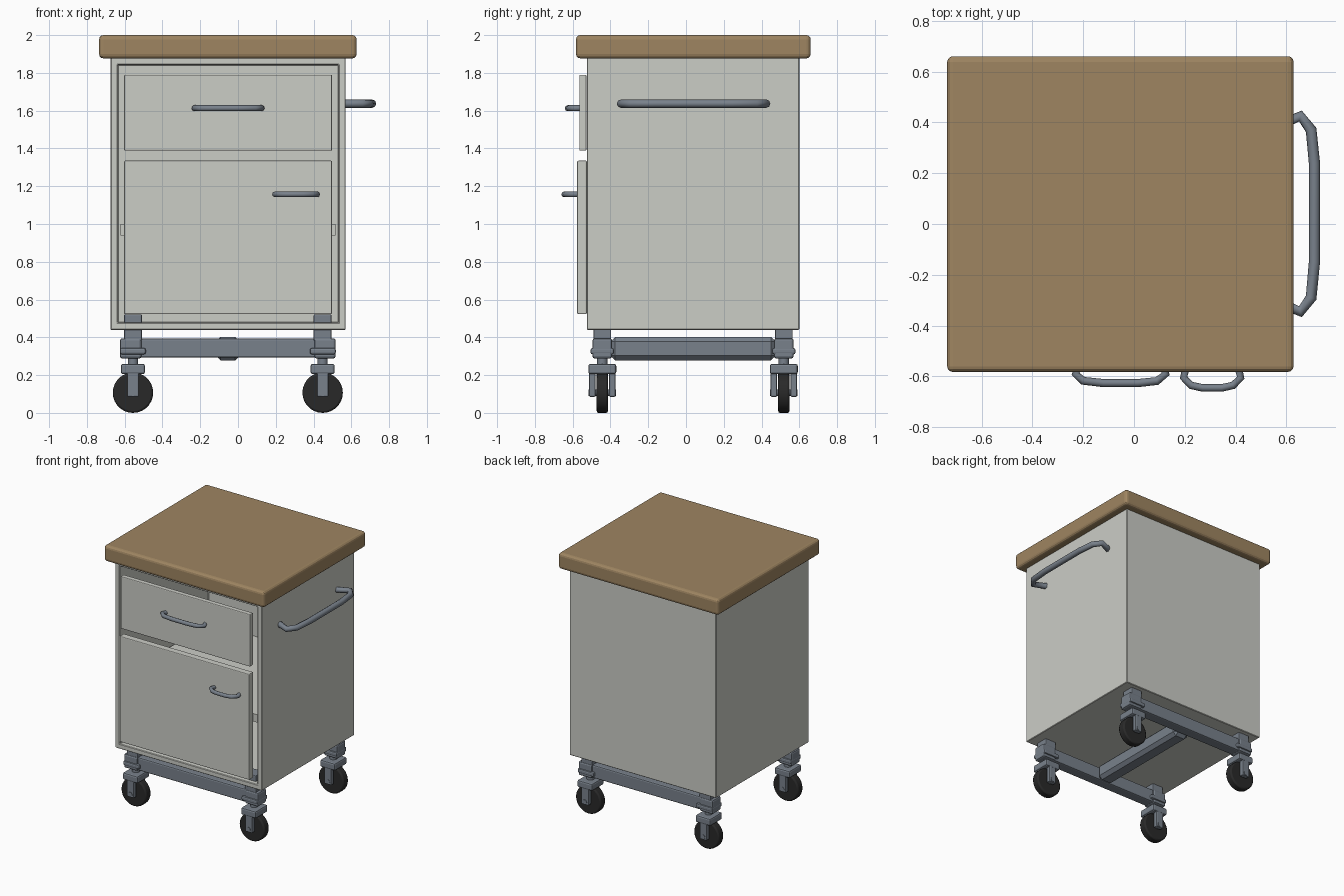
import bpy, bmesh, math
from mathutils import Vector, Matrix

if "Cube" in bpy.data.objects:
    bpy.data.objects.remove(bpy.data.objects["Cube"])


def material(name, rgb):
    m = bpy.data.materials.new(name)
    m.diffuse_color = (*rgb, 1)
    m.use_nodes = True
    m.node_tree.nodes["Principled BSDF"].inputs["Base Color"].default_value = m.diffuse_color
    return m


WOOD = material("wood", (0.345, 0.235, 0.12))
PAINT = material("pale grey paint", (0.60, 0.61, 0.565))
METAL = material("blue grey metal", (0.19, 0.22, 0.26))
RUBBER = material("black rubber", (0.022, 0.022, 0.022))


def finish(name, bm, mat, bevel=0, segments=2, smooth=True):
    mesh = bpy.data.meshes.new(name)
    bmesh.ops.recalc_face_normals(bm, faces=bm.faces)
    bm.to_mesh(mesh)
    bm.free()
    mesh.materials.append(mat)
    ob = bpy.data.objects.new(name, mesh)
    bpy.context.collection.objects.link(ob)
    if smooth:
        bpy.context.view_layer.objects.active = ob
        ob.select_set(True)
        bpy.ops.object.shade_smooth_by_angle(angle=math.radians(35))
        ob.select_set(False)
    if bevel:
        mod = ob.modifiers.new("soft edges", 'BEVEL')
        mod.width, mod.segments = bevel, segments
        mod.limit_method = 'ANGLE'
    return ob


def cube(x, y, z):
    bm = bmesh.new()
    bmesh.ops.create_cube(bm, size=1)
    for v in bm.verts:
        v.co = [lim[0] if c < 0 else lim[1] for lim, c in zip((x, y, z), v.co)]
    return bm


def box(name, x, y, z, mat, bevel=0.006, segments=2):
    return finish(name, cube(x, y, z), mat, bevel, segments, smooth=False)


def cylinder(name, centre, radius, depth, axis, mat, sides=24, bevel=0):
    bm = bmesh.new()
    rot = Matrix.Rotation(math.pi / 2, 4, 'X') if axis == 'Y' else Matrix()
    bmesh.ops.create_cone(bm, cap_ends=True, segments=sides, radius1=radius,
                          radius2=radius, depth=depth,
                          matrix=Matrix.Translation(centre) @ rot)
    return finish(name, bm, mat, bevel)


def tube(name, points, z, radius):
    cu = bpy.data.curves.new(name, 'CURVE')
    cu.dimensions = '3D'
    cu.bevel_depth, cu.bevel_resolution, cu.use_fill_caps = radius, 2, True
    sp = cu.splines.new('POLY')
    sp.points.add(len(points) - 1)
    for p, (x, y) in zip(sp.points, points):
        p.co = (x, y, z, 1)
    cu.materials.append(METAL)
    ob = bpy.data.objects.new(name, cu)
    bpy.context.collection.objects.link(ob)


# Worktop
box("worktop", (-0.735, 0.628), (-0.582, 0.66), (1.877, 2.0), WOOD, 0.022, 3)

# Hollow cabinet, open at the front
bm = cube((-0.675, 0.57), (-0.525, 0.60), (0.44, 1.88))
bm.normal_update()
front = min(bm.faces, key=lambda f: f.calc_center_median().y)
bmesh.ops.inset_individual(bm, faces=[front], thickness=0.053)
new = bmesh.ops.extrude_discrete_faces(bm, faces=[front])["faces"]
bmesh.ops.translate(bm, verts=new[0].verts[:], vec=(0, 1.075, 0))
finish("cabinet", bm, PAINT, 0.004, 1, smooth=False)

# Shelf, drawer front and door
box("shelf", (-0.623, 0.517), (-0.50, 0.551), (0.94, 1.0), PAINT, 0)
box("drawer_front", (-0.603, 0.498), (-0.565, -0.527), (1.388, 1.79), PAINT)
box("door", (-0.603, 0.498), (-0.576, -0.525), (0.523, 1.335), PAINT)

# Handles and side rail
tube("drawer_handle", [(-0.215, -0.555), (-0.23, -0.59), (-0.20, -0.617),
                       (-0.12, -0.626), (0.015, -0.626), (0.09, -0.618),
                       (0.125, -0.59), (0.11, -0.555)], 1.613, 0.016)
tube("door_handle", [(0.205, -0.565), (0.195, -0.605), (0.225, -0.635),
                     (0.27, -0.645), (0.345, -0.645), (0.39, -0.635),
                     (0.42, -0.605), (0.41, -0.565)], 1.157, 0.015)
tube("side_rail", [(0.565, 0.385), (0.655, 0.425), (0.697, 0.37),
                   (0.71, 0.24), (0.71, -0.15), (0.697, -0.29),
                   (0.655, -0.345), (0.565, -0.305)], 1.637, 0.022)

# Underframe: two cross beams joined by a middle beam
for label, y in (("front", -0.443), ("back", 0.518)):
    box(label + "_beam", (-0.61, 0.505), (y - 0.042, y + 0.042), (0.292, 0.393), METAL, 0.01)
box("middle_beam", (-0.118, 0.01), (-0.40, 0.475), (0.278, 0.402), METAL, 0.025, 1)

# Corner posts, clamps and casters
for side, x in (("left", -0.556), ("right", 0.448)):
    s = -1 if x < 0 else 1
    for end, y in (("front", -0.443), ("back", 0.518)):
        n = f"{end}_{side}_"
        box(n + "post", (x - 0.047, x + 0.047), (y - 0.047, y + 0.047), (0.38, 0.522), METAL)
        cx = x + s * 0.012
        box(n + "clamp", (cx - 0.057, cx + 0.057), (y - 0.052, y + 0.052), (0.288, 0.395), METAL, 0.012)
        bx = x + s * 0.001
        box(n + "clamp_band", (bx - 0.069, bx + 0.069), (y - 0.062, y + 0.062), (0.31, 0.343), METAL, 0.01)
        cylinder(n + "stem", (x, y, 0.27), 0.027, 0.06, 'Z', METAL, 16)
        box(n + "fork_crown", (x - 0.064, x + 0.064), (y - 0.074, y + 0.074), (0.205, 0.26), METAL, 0.012)
        for k, t in (("a", -1), ("b", 1)):
            ys = sorted((y + t * 0.036, y + t * 0.07))
            box(n + "fork_arm_" + k, (x - 0.03, x + 0.03), ys, (0.085, 0.22), METAL)
        cylinder(n + "wheel", (x, y, 0.107), 0.107, 0.06, 'Y', RUBBER, 28, 0.01)
        cylinder(n + "axle", (x, y, 0.107), 0.018, 0.146, 'Y', METAL, 12)
